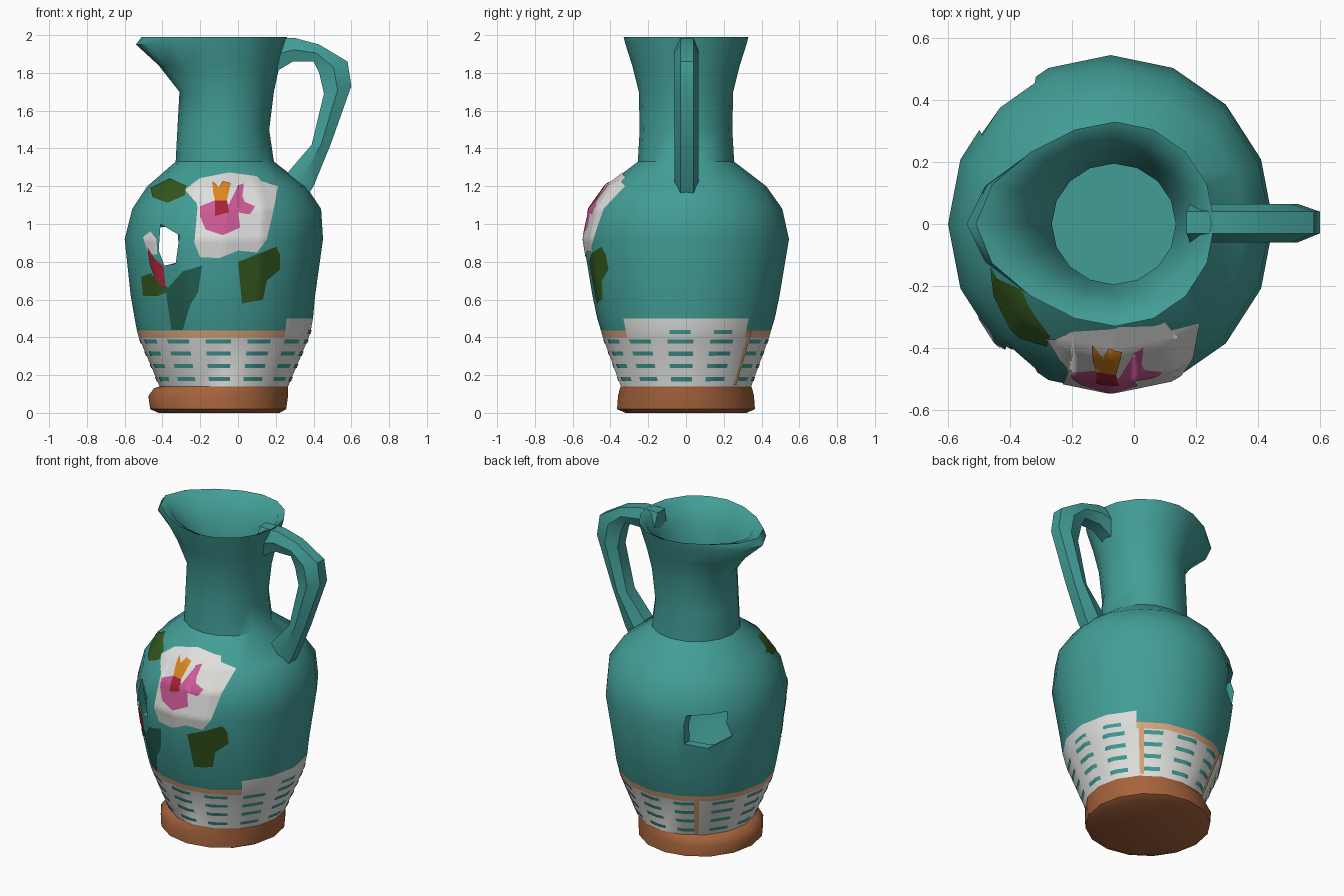
import bpy, bmesh, math
from mathutils import Vector
from mathutils.bvhtree import BVHTree

if "Cube" in bpy.data.objects:
    bpy.data.objects.remove(bpy.data.objects["Cube"])

CX = -0.075      # body axis
SIDES = 16


def material(name, r, g, b):
    m = bpy.data.materials.new(name)
    m.diffuse_color = (r, g, b, 1)
    m.use_nodes = True
    m.node_tree.nodes["Principled BSDF"].inputs["Base Color"].default_value = m.diffuse_color
    return m


TEAL = material("teal_glaze", 0.055, 0.34, 0.31)
BROWN = material("brown_clay", 0.38, 0.125, 0.045)
WHITE = material("white_glaze", 0.74, 0.74, 0.72)
CREAM = material("cream_trim", 0.73, 0.40, 0.21)
PINK = material("pink_petal", 0.60, 0.10, 0.31)
CRIMSON = material("crimson", 0.37, 0.017, 0.038)
ORANGE = material("orange", 0.71, 0.24, 0.013)
GREEN = material("leaf_green", 0.034, 0.095, 0.013)
STEM = material("stem_green", 0.017, 0.115, 0.08)


def add_object(name, bm, mats, angle=None):
    mesh = bpy.data.meshes.new(name)
    bm.to_mesh(mesh)
    bm.free()
    ob = bpy.data.objects.new(name, mesh)
    bpy.context.collection.objects.link(ob)
    for m in mats:
        mesh.materials.append(m)
    if angle is not None:
        smooth(ob, angle)
    return ob


def smooth(ob, angle):
    bpy.ops.object.select_all(action='DESELECT')
    ob.select_set(True)
    bpy.context.view_layer.objects.active = ob
    bpy.ops.object.shade_smooth_by_angle(angle=math.radians(angle))


def skin(bm, rings):
    """Join successive vertex rings with quads and cap both ends."""
    loops = [[bm.verts.new(p) for p in ring] for ring in rings]
    n = len(loops[0])
    for a, b in zip(loops, loops[1:]):
        for i in range(n):
            j = (i + 1) % n
            bm.faces.new((a[i], a[j], b[j], b[i]))
    bm.faces.new(loops[0])
    bm.faces.new(loops[-1])
    bmesh.ops.recalc_face_normals(bm, faces=bm.faces[:])


# Pitcher: z, centre x, radius x, radius y, spout pull; outside up, then inside down
PROFILE = [
    (0.00, -0.10, 0.32, 0.32, 0), (0.02, -0.105, 0.36, 0.365, 0),
    (0.09, -0.105, 0.37, 0.36, 0), (0.13, -0.09, 0.355, 0.35, 0),
    (0.14, CX, 0.34, 0.345, 0), (0.40, CX, 0.45, 0.44, 0),
    (0.435, CX, 0.46, 0.45, 0), (0.50, CX, 0.472, 0.47, 0),
    (0.62, -0.08, 0.488, 0.495, 0), (0.92, CX, 0.525, 0.545, 0),
    (1.08, -0.06, 0.50, 0.51, 0), (1.20, -0.06, 0.42, 0.425, 0),
    (1.33, -0.07, 0.26, 0.255, 0), (1.50, -0.078, 0.243, 0.245, 0),
    (1.70, -0.06, 0.25, 0.25, 0), (1.84, -0.06, 0.28, 0.285, 0.08),
    (1.95, -0.06, 0.31, 0.32, 0.17), (1.99, -0.06, 0.32, 0.33, 0.13),
    (1.97, -0.06, 0.28, 0.29, 0.10), (1.85, -0.06, 0.235, 0.235, 0.05),
    (1.70, -0.065, 0.20, 0.195, 0), (1.34, -0.065, 0.20, 0.195, 0),
    (1.18, CX, 0.38, 0.39, 0), (0.92, CX, 0.485, 0.50, 0),
    (0.50, CX, 0.43, 0.43, 0), (0.16, CX, 0.29, 0.29, 0)]
rings = []
for z, cx, rx, ry, spout in PROFILE:
    ring = []
    for i in range(SIDES):
        a = 2 * math.pi * i / SIDES
        c, s = math.cos(a), math.sin(a)
        ring.append((cx + rx * c - spout * max(0, -c) ** 3, ry * s, z))
    rings.append(ring)
bm = bmesh.new()
skin(bm, rings)
for f in bm.faces:
    p = f.calc_center_median()
    az = math.degrees(math.atan2(p.y, p.x - CX))
    outer = p.z < 0.01 or f.normal.dot(Vector((p.x - CX, p.y, 0))) > 0 or p.z < 0.139
    if not outer:
        continue
    east = -40 < az < 45          # taller white patch under the handle
    if p.z < 0.141:
        f.material_index = 1
    elif p.z < 0.40 or (east and p.z < 0.50):
        f.material_index = 2
    elif p.z < 0.435:
        f.material_index = 3
bvh = BVHTree.FromBMesh(bm)
pitcher = add_object("pitcher_body", bm, [TEAL, BROWN, WHITE, CREAM])

# Holes in the left of the belly, front and back
bm = bmesh.new()
front_hole = [(-0.41, 1.0), (-0.31, 0.94), (-0.33, 0.79), (-0.39, 0.78), (-0.42, 0.86)]
back_hole = [(-0.49, 0.99), (-0.32, 0.98), (-0.31, 0.80), (-0.42, 0.77), (-0.51, 0.83)]
for pts, y0, y1 in ((front_hole, -1, -0.02), (back_hole, 0.02, 1)):
    skin(bm, [[(x, y, z) for x, z in pts] for y in (y0, y1)])
cutter = add_object("hole_cutter", bm, [TEAL])
cutter.hide_render = True
mod = pitcher.modifiers.new("holes", 'BOOLEAN')
mod.operation, mod.solver, mod.object = 'DIFFERENCE', 'EXACT', cutter
bpy.context.view_layer.objects.active = pitcher
bpy.ops.object.modifier_apply(modifier=mod.name)
bpy.data.objects.remove(cutter)
smooth(pitcher, 45)

# Handle: outer and inner edge of a six-sided strap
HANDLE = [((0.17, 1.985), (0.19, 1.80)), ((0.30, 1.985), (0.29, 1.86)),
          ((0.43, 1.95), (0.40, 1.86)), ((0.58, 1.86), (0.43, 1.80)),
          ((0.60, 1.73), (0.455, 1.69)), ((0.49, 1.42), (0.39, 1.42)),
          ((0.40, 1.20), (0.27, 1.28)), ((0.35, 1.12), (0.22, 1.22))]
rings = []
for (ox, oz), (ix, iz) in HANDLE:
    mx, mz = (ox + ix) / 2, (oz + iz) / 2
    rings.append([(ox, -0.03, oz), (ox, 0.04, oz), (mx, 0.065, mz),
                  (ix, 0.04, iz), (ix, -0.04, iz), (mx, -0.06, mz)])
bm = bmesh.new()
skin(bm, rings)
add_object("handle", bm, [TEAL], 35)


def plate(name, outlines, mat, lift, radial=False):
    """Painted detail: flat outlines (x or azimuth, z) laid onto the body."""
    bm = bmesh.new()
    for pts in outlines:
        bm.faces.new([bm.verts.new((u, 0, z)) for u, z in pts])
    bmesh.ops.triangulate(bm, faces=bm.faces[:])
    for axis, step in ((0, 0.05 if radial else 0.02), (2, 0.02)):
        vals = [v.co[axis] for v in bm.verts]
        no = Vector((axis == 0, 0, axis == 2))
        for k in range(math.ceil(min(vals) / step), math.floor(max(vals) / step) + 1):
            bmesh.ops.bisect_plane(bm, geom=bm.verts[:] + bm.edges[:] + bm.faces[:],
                                   plane_co=no * (k * step), plane_no=no)
    for v in bm.verts:
        u, z = v.co.x, v.co.z
        if radial:
            d = Vector((-math.cos(u), -math.sin(u), 0))
            start = Vector((CX, 0, z)) - d * 2
        else:
            d, start = Vector((0, 1, 0)), Vector((u, -2, z))
        hit, normal, _, _ = bvh.ray_cast(start, d)
        if hit:
            v.co = hit - normal * lift if normal.dot(d) > 0 else hit + normal * lift
    bmesh.ops.recalc_face_normals(bm, faces=bm.faces[:])
    f = max(bm.faces, key=lambda f: f.calc_area())
    if f.normal.dot(f.calc_center_median() - Vector((CX, 0, f.calc_center_median().z))) < 0:
        bmesh.ops.reverse_faces(bm, faces=bm.faces[:])
    add_object(name, bm, [mat], 60)


# Large flower
plate("flower_petals", [[
    (-.28, 1.18), (-.2, 1.24), (-.05, 1.27), (.1, 1.25), (.14, 1.2), (.21, 1.2),
    (.19, 1.09), (.12, 1.0), (.15, .92), (.1, .85), (0, .86), (-.1, .82),
    (-.2, .825), (-.23, .9), (-.19, 1.01), (-.22, 1.11)]], WHITE, 0.004)
plate("flower_blush", [[
    (-.2, 1.09), (-.1, 1.13), (-.05, 1.1), (0, 1.2), (.03, 1.21), (.02, 1.12),
    (.09, 1.09), (.06, 1.05), (0, 1.06), (.01, .98), (-.08, .94), (-.17, .97),
    (-.14, 1.04), (-.2, 1.04)]], PINK, 0.0065)
plate("flower_stamen", [[(-.135, 1.22), (-.1, 1.19), (-.08, 1.22), (-.04, 1.21), (-.06, 1.12),
                         (-.12, 1.12), (-.13, 1.16)]], ORANGE, 0.009)
plate("flower_heart", [[(-.12, 1.12), (-.06, 1.12), (-.05, 1.06), (-.12, 1.04)]],
      CRIMSON, 0.009)

# Leaves, stem and bud
plate("leaves", [
    [(-.46, 1.19), (-.36, 1.24), (-.27, 1.2), (-.28, 1.15), (-.37, 1.11), (-.45, 1.14)],
    [(0, .8), (.1, .84), (.2, .88), (.22, .84), (.17, .78), (.22, .76), (.15, .7),
     (.13, .6), (.02, .58), (.05, .66), (.02, .72), (.07, .76)],
    [(-.51, .72), (-.46, .74), (-.42, .7), (-.35, .65), (-.42, .62), (-.5, .62)]],
    GREEN, 0.004)
plate("stem", [[(-.35, .44), (-.29, .44), (-.28, .53), (-.21, .64), (-.19, .78),
                (-.29, .75), (-.32, .66), (-.38, .65), (-.31, .58)]], STEM, 0.005)
plate("bud_white", [[(-.5, .93), (-.46, .96), (-.43, .92), (-.425, .84), (-.47, .84)]],
      WHITE, 0.004)
plate("bud_red", [[(-.475, .88), (-.44, .82), (-.39, .775), (-.38, .66), (-.43, .7),
                   (-.46, .78)]], CRIMSON, 0.0065)


# Dashes and upright trims around the white band
def box(deg, half, z0, z1):
    a, b = math.radians(deg - half), math.radians(deg + half)
    return [(a, z0), (b, z0), (b, z1), (a, z1)]


dashes = [box(30 * c - 94, 9, z - 0.011, z + 0.011)
          for c in range(12) for z in (0.18, 0.25, 0.315, 0.38)]
dashes += [box(a, 7, 0.42, 0.44) for a in (-4, 26)]
plate("band_dashes", dashes, TEAL, 0.004, True)
plate("band_uprights", [box(a, 2, 0.15, 0.435) for a in (48, 125)], CREAM, 0.005, True)
